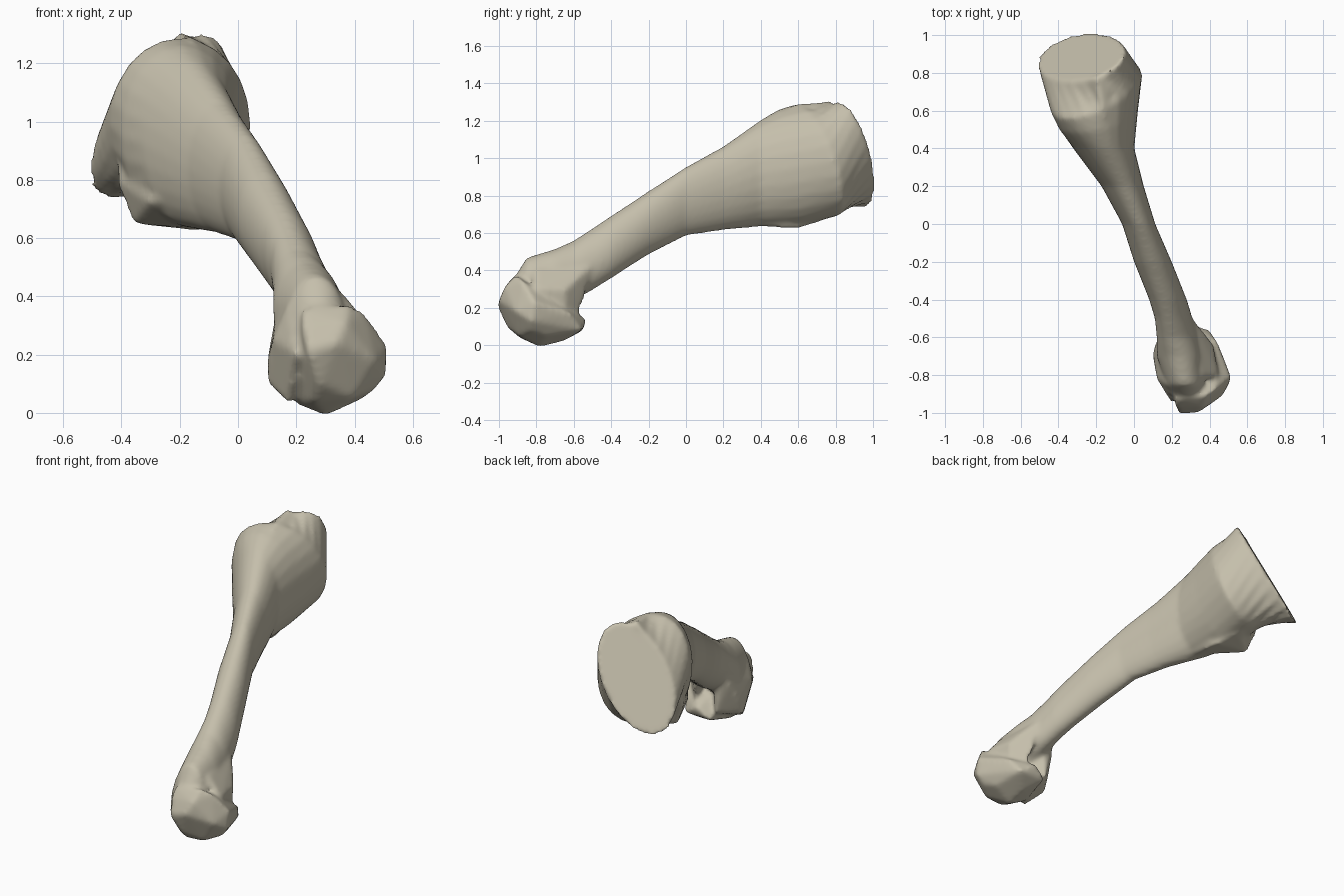
import bpy, bmesh
from math import sin, cos, pi, radians

cube = bpy.data.objects.get("Cube")
if cube:
    bpy.data.objects.remove(cube, do_unlink=True)

SIDES = 24

# Shaft stations: y, centre x, centre z, half width, half height, skew, lean
STATIONS = [
    (-.92, .28, .27, .07, .09, 0, 0),
    (-.85, .27, .31, .1, .16, 0, 0),
    (-.7, .24, .345, .12, .17, 0, 0),
    (-.6, .23, .4, .11, .16, -.25, 0),
    (-.5, .21, .46, .1, .165, -.3, 0),
    (-.4, .18, .525, .1, .168, -.25, 0),
    (-.2, .1, .655, .1, .17, -.1, 0),
    (0, .025, .77, .088, .184, 0, 0),
    (.2, -.06, .84, .112, .224, 0, 0),
    (.4, -.16, .92, .162, .285, 0, 0),
    (.55, -.19, .95, .21, .31, 0, .3),
    (.7, -.2, .99, .244, .3, 0, .6),
    (.885, -.28, 1.02, .232, .286, .75, 1),
]

# Bulges at both ends, each the hull around a few corner points
JOINT = {
    "rounded_joint": [
        (.22, -.97, .3), (.37, -.97, .31), (.24, -1.01, .21), (.34, -1, .24),
        (.28, -.96, .1), (.26, -.89, .04), (.39, -.89, .05), (.3, -.78, -.01),
        (.2, -.74, .03), (.43, -.75, .05), (.3, -.66, .02), (.47, -.91, .18),
        (.47, -.83, .08), (.51, -.83, .13), (.515, -.81, .23), (.44, -.87, .34),
        (.38, -.91, .375), (.22, -.93, .36), (.47, -.7, .16), (.4, -.56, .08),
        (.22, -.55, .08), (.3, -.53, .14), (.44, -.62, .17)],
    "inner_knuckle": [
        (.1, -.67, .18), (.1, -.7, .1), (.17, -.8, .03), (.125, -.6, .3),
        (.14, -.57, .4), (.12, -.82, .25), (.2, -.95, .2), (.22, -.58, .42),
        (.17, -.85, .37), (.2, -.57, .12), (.3, -.7, .1)],
    "outer_ridge": [
        (.31, -.5, .43), (.42, -.64, .3), (.45, -.8, .3), (.27, -.68, .48),
        (.3, -.55, .3), (.3, -.86, .43), (.37, -.8, .4), (.41, -.65, .14),
        (.33, -.56, .18)],
}
CRESTS = {
    "upper_crest": [
        (-.38, .73, 1.12), (-.37, .7, 1.06), (-.27, .55, 1.03), (-.18, .4, 1.1),
        (-.14, .4, 1.18), (-.2, .78, 1.31), (-.16, .58, 1.29), (-.11, .79, 1.26),
        (-.2, .85, 1)],
    "lower_crest": [
        (-.36, .6, .65), (-.42, .62, .8), (-.13, .6, .625), (-.12, .4, .635),
        (-.2, .74, .67), (-.3, .4, .72), (-.11, .2, .8), (-.05, .3, .75),
        (-.41, .66, .95)],
}


def ring(bm, y, cx, cz, rx, rz, skew, lean):
    """One oval cut; the lean turns it towards the slanted end face."""
    verts = []
    for i in range(SIDES):
        a = 2 * pi * i / SIDES
        dx, dz = rx * cos(a), rz * sin(a + skew)
        slant = lean * (.63 * dx - .59 * dz)
        verts.append(bm.verts.new((cx + dx, y + slant, cz + dz)))
    return verts


def add_loft(bm, stations):
    rings = [ring(bm, *station) for station in stations]
    for a, b in zip(rings, rings[1:]):
        for i in range(SIDES):
            j = (i + 1) % SIDES
            bm.faces.new((a[i], a[j], b[j], b[i]))
    bm.faces.new(rings[0])
    bm.faces.new(rings[-1])


def add_hull(bm, points):
    """Build the hull apart, then copy its faces in as a closed shell."""
    hull = bmesh.new()
    for point in points:
        hull.verts.new(point)
    bmesh.ops.convex_hull(hull, input=hull.verts[:])
    loose = [v for v in hull.verts if not v.link_faces]
    bmesh.ops.delete(hull, geom=loose, context="VERTS")
    copies = {v: bm.verts.new(v.co) for v in hull.verts}
    for face in hull.faces:
        bm.faces.new([copies[v] for v in face.verts])
    hull.free()


# Bone: shaft and bulges gathered in one mesh
bm = bmesh.new()
add_loft(bm, STATIONS)
for points in [*JOINT.values(), *CRESTS.values()]:
    add_hull(bm, points)
bmesh.ops.recalc_face_normals(bm, faces=bm.faces[:])
mesh = bpy.data.meshes.new("bone")
bm.to_mesh(mesh)
bm.free()
bone = bpy.data.objects.new("bone", mesh)
bpy.context.collection.objects.link(bone)

# Fuse the shells into one skin and soften the joins
remesh = bone.modifiers.new("fuse", "REMESH")
remesh.mode = "VOXEL"
remesh.voxel_size = .014
soften = bone.modifiers.new("soften", "SMOOTH")
soften.factor = .5
soften.iterations = 7

bpy.ops.object.select_all(action="DESELECT")
bone.select_set(True)
bpy.context.view_layer.objects.active = bone
bpy.ops.object.convert(target="MESH")
bpy.ops.object.shade_smooth_by_angle(angle=radians(50))

# Bone colour
ivory = bpy.data.materials.new("pale_bone")
ivory.use_nodes = True
colour = (.56, .52, .41, 1)
ivory.diffuse_color = colour
ivory.node_tree.nodes["Principled BSDF"].inputs["Base Color"].default_value = colour
bone.data.materials.clear()
bone.data.materials.append(ivory)
